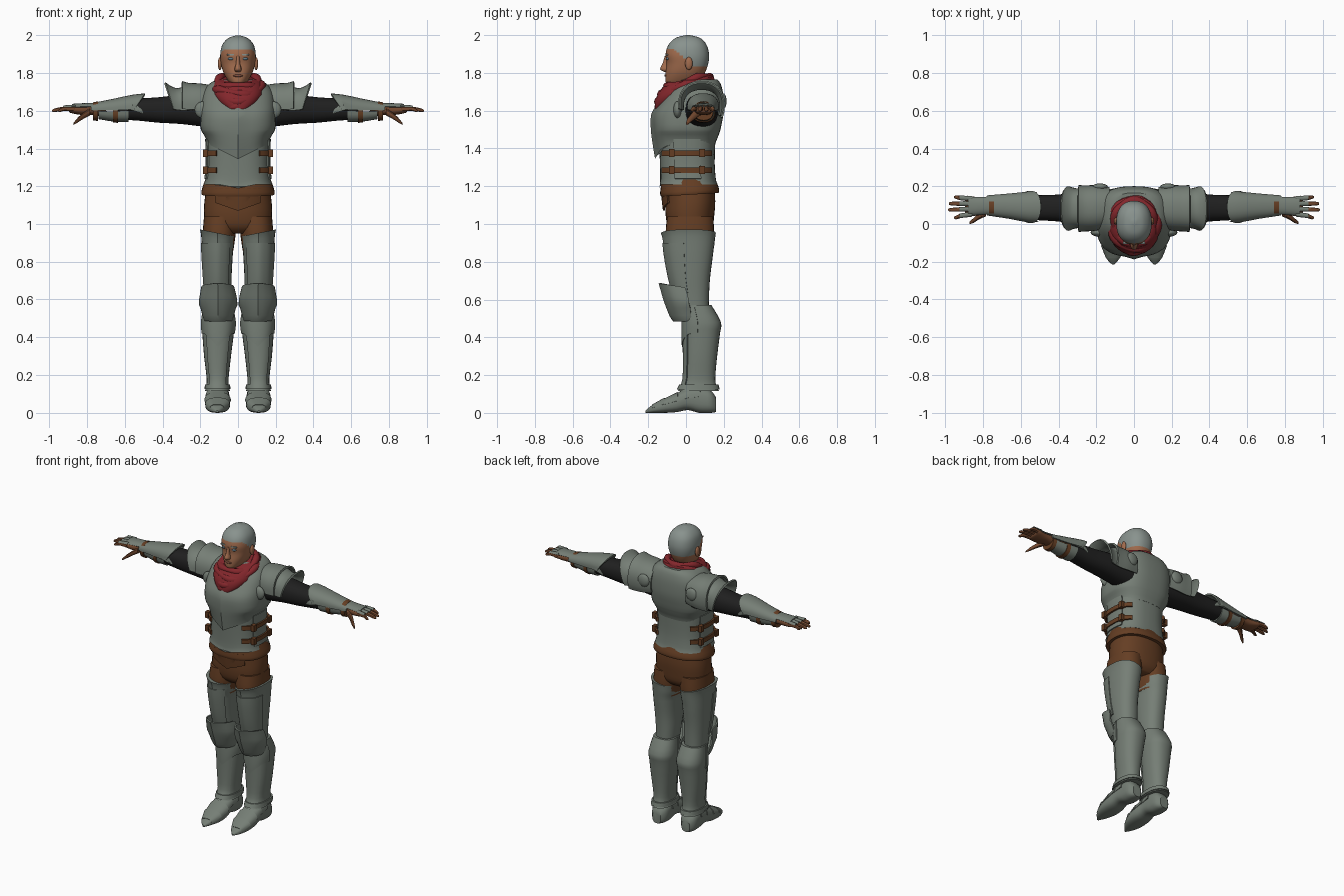
import bpy, bmesh, math
from mathutils import Vector


def material(name, rgb):
    m = bpy.data.materials.new(name)
    m.diffuse_color = (*rgb, 1)
    return m


STEEL = material("steel", (0.18, 0.21, 0.18))
LEATHER = material("leather", (0.13, 0.048, 0.017))
GLOVE = material("glove", (0.17, 0.065, 0.028))
SKIN = material("skin", (0.36, 0.15, 0.075))
HAIR = material("grey_hair", (0.25, 0.29, 0.27))
CLOTH = material("red_cloth", (0.23, 0.02, 0.025))
SLEEVE = material("black_sleeve", (0.014, 0.014, 0.014))
EYE = material("eye_blue", (0.12, 0.2, 0.25))
LIP = material("lip", (0.22, 0.08, 0.05))


def finish(name, bm, mats, mirror=False, angle=32):
    bmesh.ops.recalc_face_normals(bm, faces=bm.faces)
    me = bpy.data.meshes.new(name)
    bm.to_mesh(me)
    bm.free()
    ob = bpy.data.objects.new(name, me)
    bpy.context.collection.objects.link(ob)
    for m in mats if isinstance(mats, list) else [mats]:
        me.materials.append(m)
    bpy.ops.object.select_all(action='DESELECT')
    ob.select_set(True)
    bpy.context.view_layer.objects.active = ob
    bpy.ops.object.shade_smooth_by_angle(angle=math.radians(angle))
    if mirror:
        ob.modifiers.new("mirror", 'MIRROR')
    return ob


def spline(rings, k):
    """Catmull-Rom refinement of the ring list."""
    out = []
    for i in range(len(rings) - 1):
        a, b, c, d = (rings[max(0, min(len(rings) - 1, i + j))] for j in (-1, 0, 1, 2))
        for s in range(k):
            t = s / k
            out.append([q + 0.5 * t * (r - p + t * (2*p - 5*q + 4*r - w + t * (3*(q - r) + w - p)))
                        for p, q, r, w in zip(a, b, c, d)])
    return out + [rings[-1]]


def loft(name, rings, mat, axis='Z', n=28, arc=None, thick=0, p=2.3, k=3,
         mirror=False, tweak=None, rule=None, angle=32):
    """Skin rings of (position, lo1, hi1, lo2, hi2); an arc leaves an open plate."""
    bm = bmesh.new()
    a0, a1 = arc or (0, 360)
    rows = []
    for t, l1, h1, l2, h2 in spline(rings, k):
        row = []
        for i in range(n + (1 if arc else 0)):
            a = math.radians(a0 + (a1 - a0) * i / n)
            c, s = math.cos(a), math.sin(a)
            u = (l1 + h1) / 2 + (h1 - l1) / 2 * math.copysign(abs(c) ** (2 / p), c)
            v = (l2 + h2) / 2 + (h2 - l2) / 2 * math.copysign(abs(s) ** (2 / p), s)
            co = Vector({'Z': (u, v, t), 'X': (t, u, v), 'Y': (u, t, v)}[axis])
            if tweak:
                tweak(co)
            row.append(bm.verts.new(co))
        rows.append(row)
    m = len(rows[0])
    for r, q in zip(rows, rows[1:]):
        for i in range(n):
            j = (i + 1) % m
            bm.faces.new((r[i], r[j], q[j], q[i]))
    if not arc:
        bm.faces.new(rows[0])
        bm.faces.new(rows[-1])
    bmesh.ops.recalc_face_normals(bm, faces=bm.faces)
    if thick:
        bmesh.ops.solidify(bm, geom=bm.faces[:], thickness=thick)
    if rule:
        for f in bm.faces:
            f.material_index = rule(f.calc_center_median())
    return finish(name, bm, mat, mirror, angle)


def ball(name, pos, size, mat, mirror=False):
    bm = bmesh.new()
    bmesh.ops.create_uvsphere(bm, u_segments=16, v_segments=10, radius=1)
    bmesh.ops.scale(bm, vec=size, verts=bm.verts)
    bmesh.ops.translate(bm, vec=pos, verts=bm.verts)
    return finish(name, bm, mat, mirror, 60)


def block(name, pos, size, mat, mirror=False):
    bm = bmesh.new()
    bmesh.ops.create_cube(bm, size=1)
    bmesh.ops.scale(bm, vec=size, verts=bm.verts)
    bmesh.ops.translate(bm, vec=pos, verts=bm.verts)
    return finish(name, bm, mat, mirror)


# Head: cropped hair by hairline rule, then the facial features
def hairline(c):
    return int(c.z > 1.925 - max(0, min(1, (c.y + 0.06) / 0.10)) * 0.095)


loft("head", [(1.74, -.03, .03, -.095, .03), (1.755, -.05, .05, -.108, .07), (1.80, -.076, .076, -.108, .10),
              (1.85, -.09, .09, -.103, .118), (1.90, -.094, .094, -.108, .122), (1.95, -.083, .083, -.092, .108),
              (1.985, -.052, .052, -.055, .075), (2.0, -.01, .01, 0, .02)],
     [SKIN, HAIR], n=40, k=6, rule=hairline, angle=60)
loft("neck", [(1.6, -.065, .065, -.05, .09), (1.8, -.06, .06, -.05, .085)], SKIN)
loft("nose", [(1.805, -.012, .012, -.115, -.08), (1.82, -.019, .019, -.137, -.08), (1.85, -.011, .011, -.124, -.08),
              (1.89, -.009, .009, -.112, -.08)], SKIN, n=12, angle=60)
ball("ear", (.096, .015, 1.85), (.011, .02, .034), SKIN, True)
ball("eye", (.036, -.096, 1.876), (.017, .01, .008), EYE, True)
block("eyebrow", (.038, -.1, 1.897), (.04, .012, .008), HAIR, True)
ball("mouth", (0, -.106, 1.786), (.026, .009, .007), LIP)

# Scarf: draped body with wound folds
def drape(co):
    co.z += .22 * co.y


loft("scarf_body", [(1.635, -.055, .055, -.165, -.03), (1.67, -.11, .11, -.165, .08), (1.71, -.135, .135, -.155, .14),
                    (1.75, -.125, .125, -.125, .145), (1.765, -.10, .10, -.10, .12)], CLOTH, tweak=drape)


def fold(name, rx, yf, yb, zf, zb, r, wave):
    bm = bmesh.new()
    nu, nv = 44, 8
    grid = []
    for i in range(nu):
        a = math.tau * i / nu
        s = (math.sin(a) + 1) / 2
        cz = zf + (zb - zf) * s + .008 * math.sin(3 * a + wave)
        rr = r * (1 + .2 * math.sin(5 * a + wave))
        grid.append([bm.verts.new(((rx + rr * math.cos(b)) * math.cos(a),
                                   yf + (yb - yf) * s + rr * math.cos(b) * math.sin(a),
                                   cz + rr * math.sin(b))) for b in (math.tau * j / nv for j in range(nv))])
    for i in range(nu):
        g, h = grid[i], grid[(i + 1) % nu]
        for j in range(nv):
            bm.faces.new((g[j], h[j], h[(j + 1) % nv], g[(j + 1) % nv]))
    finish(name, bm, CLOTH, angle=50)


for i, f in enumerate([(.105, -.105, .125, 1.725, 1.785, .02), (.122, -.13, .13, 1.69, 1.765, .022),
                       (.115, -.145, .125, 1.655, 1.735, .021), (.08, -.148, .10, 1.622, 1.70, .02)]):
    fold("scarf_fold_%d" % i, *f, i * 1.7)

# Torso armour
def chest_shape(co):
    if co.y < 0:
        co.y -= .014 * max(0, 1 - abs(co.x) / .05)      # central keel
    w = max(0, min(1, (1.5 - co.z) / .14))              # pointed lower edge
    co.z += .075 * w * (min(1, abs(co.x) / .15) if co.y < 0 else 1)


loft("breastplate", [(1.345, -.16, .16, -.15, .155), (1.42, -.175, .175, -.162, .17), (1.50, -.197, .197, -.172, .183),
                     (1.58, -.2, .2, -.17, .198), (1.64, -.197, .197, -.135, .2), (1.70, -.185, .185, -.09, .195),
                     (1.745, -.15, .15, -.05, .182), (1.765, -.11, .11, -.02, .165)],
     STEEL, n=48, p=2.7, tweak=chest_shape)
WAIST = [(1.21, -.18, .18, -.142, .165), (1.24, -.172, .172, -.137, .158), (1.32, -.164, .164, -.138, .152),
         (1.45, -.167, .167, -.143, .155)]


def waist_point(co):
    if co.y < 0 and co.z < 1.25:
        co.z -= .02 * max(0, 1 - abs(co.x) / .1)


loft("waist_plate", WAIST, STEEL, n=40, p=2.6, tweak=waist_point)
loft("side_seam_plate", [(z, a - .007, b + .007, c - .004, d + .004) for z, a, b, c, d in WAIST[1:]],
     STEEL, arc=(-22, 22), thick=.008, p=2.6, n=8, mirror=True)
for z in (1.285, 1.375):
    loft("side_strap", [(z - .014, -.183, .183, -.15, .163), (z + .014, -.183, .183, -.15, .163)],
         LEATHER, arc=(-56, 52), thick=.012, p=2.6, n=14, k=1, mirror=True)
    for y in (-.075, .085):
        block("buckle", (.172, y, z), (.026, .03, .042), LEATHER, True)

# Hips: belt, front flap and trousers
loft("belt", [(1.155, -.192, .192, -.132, .172), (1.175, -.194, .194, -.137, .175), (1.235, -.174, .174, -.128, .158)],
     LEATHER, n=36, tweak=lambda co: setattr(co, "z", co.z + .06 * (co.y - .02) * (co.z < 1.2)))


def flap_point(co):
    if co.z < 1.13:
        co.z += .35 * abs(co.x)


loft("belt_flap", [(1.07, -.18, .18, -.122, .15), (1.12, -.185, .185, -.128, .16), (1.19, -.185, .185, -.134, .16)],
     LEATHER, arc=(232, 308), thick=.01, n=16, tweak=flap_point)
loft("trousers", [(.95, -.13, .13, -.06, .11), (.985, -.17, .17, -.095, .14), (1.05, -.18, .18, -.108, .15),
                  (1.12, -.178, .178, -.108, .155), (1.2, -.165, .165, -.11, .15)], LEATHER, n=36, angle=60)
loft("trouser_leg", [(.86, .025, .185, -.1, .14), (.95, .012, .187, -.108, .148), (1.04, .01, .18, -.1, .145)],
     LEATHER, mirror=True)

# Leg armour
def thigh_shape(co):
    if co.z > .9:
        co.z += .2 * (co.x - .17)
    if co.y < .02:
        co.y -= .008 * max(0, 1 - abs(co.x - .11) / .035)


loft("thigh_plate", [(.50, .045, .168, -.03, .12), (.62, .036, .175, -.055, .122), (.72, .034, .183, -.082, .128),
                     (.83, .028, .19, -.103, .142), (.93, .02, .195, -.116, .153), (.965, .016, .202, -.126, .158)],
     STEEL, mirror=True, tweak=thigh_shape)
loft("thigh_front_plate", [(.63, .03, .182, -.066, .128), (.72, .028, .188, -.09, .133), (.83, .022, .195, -.11, .147),
                           (.90, .018, .198, -.118, .153)],
     STEEL, arc=(225, 350), thick=.008, n=14, mirror=True, tweak=thigh_shape)


def keel(co):
    co.y -= .014 * max(0, 1 - abs(co.x - .105) / .05)


def knee_shape(co):
    keel(co)
    co.z -= .2 * (co.y + .12) * (co.z > .6)


loft("knee_plate", [(.49, .04, .168, -.045, .1), (.52, .03, .18, -.065, .11), (.6, .013, .197, -.095, .12),
                    (.65, .02, .192, -.11, .115), (.685, .03, .185, -.122, .1)],
     STEEL, arc=(178, 362), thick=.01, n=16, k=2, mirror=True, tweak=knee_shape)
GREAVE = [(.115, .042, .175, -.045, .175), (.135, .048, .17, -.03, .165), (.18, .05, .166, -.012, .155),
          (.3, .037, .18, -.01, .165), (.42, .022, .189, -.012, .18), (.48, .017, .192, -.014, .185),
          (.57, .03, .18, -.005, .135)]
loft("greave", GREAVE, STEEL, mirror=True)
wide = [(z, a - .006, b + .006, c - .007, d + .006) for z, a, b, c, d in GREAVE]
loft("shin_plate", wide[1:5], STEEL, arc=(228, 312), thick=.008, n=10, mirror=True)


def shin_v(co):
    if co.z < .46:
        co.z -= .07 * max(0, 1 - abs(co.x - .105) / .075) * (co.y < .05)


loft("lower_knee_plate", [(.42, .016, .194, -.022, .19), (.48, .01, .198, -.024, .195), (.565, .025, .185, -.018, .14)],
     STEEL, arc=(190, 350), thick=.009, n=16, mirror=True, tweak=shin_v)
loft("ankle_band", [(.125, .04, .178, -.048, .178), (.15, .042, .175, -.036, .172)], STEEL, k=1, mirror=True)

# Pointed armoured boots with overlapping lames
BOOT = [(-.215, .104, .116, 0, .012), (-.18, .075, .148, 0, .04), (-.12, .048, .17, 0, .07), (-.05, .042, .174, .004, .1),
        (.01, .05, .168, .015, .13), (.07, .05, .165, 0, .14), (.13, .055, .162, 0, .12), (.16, .078, .14, .005, .08)]
loft("boot", BOOT, STEEL, 'Y', mirror=True, p=2.7)
for a, b in zip(BOOT[1:5], BOOT[2:6]):
    loft("boot_lame", [(a[0], a[1] - .001, a[2] + .001, .002, a[4] + .004), (b[0] + .005, b[1] - .005, b[2] + .005, .004, b[4] + .01)],
         STEEL, 'Y', arc=(5, 175), thick=.006, n=14, k=1, p=2.5, mirror=True)

# Shoulders
def flare(co):
    co.x -= .3 * (1.745 - co.z) * (co.x > .3)


loft("pauldron", [(.13, -.02, .195, 1.52, 1.735), (.2, -.035, .205, 1.505, 1.745), (.26, -.04, .205, 1.5, 1.748),
                  (.295, -.042, .206, 1.5, 1.758)], STEEL, 'X', arc=(-28, 186), thick=.012, n=22, mirror=True)
loft("pauldron_rim", [(.27, -.03, .195, 1.51, 1.735), (.33, -.022, .188, 1.52, 1.72), (.365, -.028, .194, 1.515, 1.735),
                      (.382, -.036, .2, 1.51, 1.752)], STEEL, 'X', arc=(-25, 188), thick=.01, n=22, mirror=True, tweak=flare)
ball("shoulder_disc_front", (.185, -.045, 1.605), (.045, .022, .045), STEEL, True)
ball("shoulder_disc_back", (.18, .197, 1.65), (.042, .018, .042), STEEL, True)

# Arms
loft("sleeve", [(.14, -.005, .17, 1.51, 1.69), (.3, .003, .165, 1.53, 1.685), (.42, .015, .155, 1.537, 1.672),
                (.53, .022, .152, 1.548, 1.665), (.64, .04, .148, 1.555, 1.655)], SLEEVE, 'X', mirror=True)


def elbow_point(co):
    if co.x < .53:
        co.x += .65 * (1.69 - co.z)


loft("bracer", [(.495, .006, .175, 1.545, 1.692), (.56, .008, .172, 1.548, 1.685), (.66, .027, .162, 1.555, 1.664),
                (.78, .045, .152, 1.572, 1.64)], STEEL, 'X', arc=(-6, 186), thick=.01, n=16, k=2, mirror=True,
     tweak=elbow_point)
loft("bracer_underside", [(.58, .03, .155, 1.54, 1.66), (.66, .037, .152, 1.543, 1.65), (.74, .047, .146, 1.556, 1.64)],
     STEEL, 'X', arc=(180, 360), thick=.008, n=12, mirror=True)
for x, s in ((.65, .004), (.755, -.006)):
    loft("bracer_strap", [(x - .013, .034 - s, .153 + s, 1.54 - s, 1.65), (x + .013, .037 - s, .15 + s, 1.543 - s, 1.645)],
         LEATHER, 'X', k=1, mirror=True)

# Gloved hands
loft("hand", [(.7, .055, .142, 1.568, 1.635), (.78, .055, .14, 1.578, 1.632), (.83, .045, .142, 1.578, 1.63),
              (.885, .04, .15, 1.588, 1.625), (.895, .05, .14, 1.595, 1.618)], GLOVE, 'X', mirror=True)
loft("hand_guard", [(.77, .048, .148, 1.58, 1.642), (.83, .045, .145, 1.58, 1.64), (.88, .04, .15, 1.58, 1.637)],
     STEEL, 'X', arc=(20, 160), thick=.006, n=10, mirror=True)
for y0, y1, tip in ((.052, .034, .955), (.08, .075, .985), (.108, .108, .982), (.135, .142, .955)):
    loft("finger", [(x, y - r, y + r, z - r, z + r) for x, y, z, r in
                    ((.865, y0, 1.608, .013), (.92, (y0 + y1) / 2, 1.611, .012), (tip - .012, y1, 1.603, .0095),
                     (tip, y1, 1.6, .004))], GLOVE, 'X', n=10, mirror=True)
    loft("finger_guard", [(.86, y0 - .014, y0 + .014, 1.6, 1.632), (.925, (y0 + y1) / 2 - .013, (y0 + y1) / 2 + .013, 1.6, 1.629)],
         STEEL, 'X', arc=(20, 160), thick=.004, n=6, k=1, mirror=True)
loft("thumb", [(.785, .04, .09, 1.575, 1.615), (.82, .025, .06, 1.557, 1.59), (.85, .006, .032, 1.538, 1.563),
               (.872, -.001, .012, 1.525, 1.536)], GLOVE, 'X', n=12, mirror=True)
